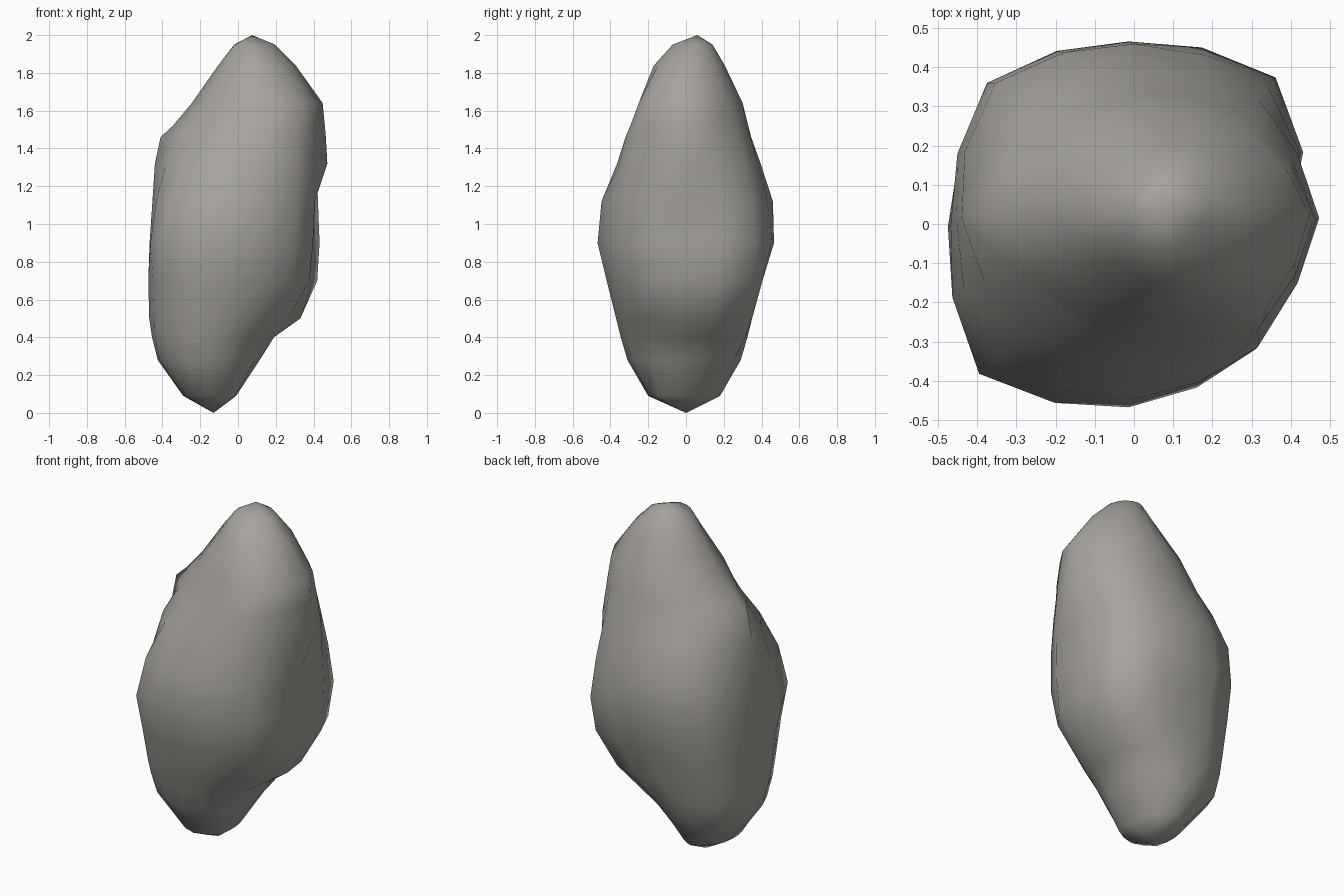
import bpy, bmesh, math

if "Cube" in bpy.data.objects:
    bpy.data.objects.remove(bpy.data.objects["Cube"])

# Rock slices: height, then reach from the centre line in eight directions
# (E, NE, N, NW, W, SW, S, SE)
SLICES = [
    (0.09, -.01, .04, .18, .25, .29, .29, .20, .09),
    (0.28, .115, .17, .29, .42, .425, .42, .31, .17),
    (0.40, .19, .28, .325, .45, .455, .455, .345, .235),
    (0.50, .33, .38, .35, .47, .47, .48, .37, .30),
    (0.70, .44, .49, .405, .50, .475, .515, .42, .41),
    (0.90, .44, .52, .466, .52, .468, .55, .468, .445),
    (1.12, .45, .49, .46, .505, .453, .50, .447, .445),
    (1.32, .473, .45, .395, .42, .44, .40, .365, .43),
    (1.46, .465, .42, .345, .34, .41, .30, .32, .415),
    (1.52, .46, .405, .33, .31, .345, .265, .295, .41),
    (1.64, .448, .375, .30, .25, .245, .21, .25, .39),
    (1.84, .305, .28, .205, .13, .105, .09, .17, .24),
    (1.95, .195, .19, .14, .06, .02, .03, .07, .12),
]
BOTTOM, TOP = (-.13, 0, 0), (.075, .06, 2)
SIDES = 16


def slice_points(z, *reach):
    """Faceted outline touching the eight reach lines."""
    cx, cy = (reach[0] - reach[4]) / 2, (reach[2] - reach[6]) / 2
    dirs = [i * math.pi / 4 for i in range(8)]
    local = [h - cx * math.cos(d) - cy * math.sin(d) for h, d in zip(reach, dirs)]
    pts = []
    for k in range(SIDES):
        a = k * 2 * math.pi / SIDES
        r = min(h / math.cos(a - d) for h, d in zip(local, dirs)
                if math.cos(a - d) > 0.2)
        if k % 2:
            mean = (local[k // 2] + local[(k // 2 + 1) % 8]) / 2
            r = min(r, 0.98 * mean)
        # Shallow hollow on the right side
        if k == 0 and 0.6 < z < 1.2:
            r *= 0.9
        pts.append((cx + r * math.cos(a), cy + r * math.sin(a), z))
    return pts


# Loft the slices and close both ends to a point
bm = bmesh.new()
rings = [[bm.verts.new(p) for p in slice_points(*s)] for s in SLICES]
low, high = bm.verts.new(BOTTOM), bm.verts.new(TOP)
for k in range(SIDES):
    n = (k + 1) % SIDES
    for a, b in zip(rings, rings[1:]):
        bm.faces.new((a[k], a[n], b[n], b[k]))
    bm.faces.new((low, rings[0][n], rings[0][k]))
    bm.faces.new((high, rings[-1][k], rings[-1][n]))
bmesh.ops.recalc_face_normals(bm, faces=bm.faces)
for f in bm.faces:
    f.smooth = True

mesh = bpy.data.meshes.new("rock")
bm.to_mesh(mesh)
bm.free()
rock = bpy.data.objects.new("rock", mesh)
bpy.context.collection.objects.link(rock)

# Warm grey stone
stone = bpy.data.materials.new("warm grey stone")
stone.diffuse_color = (0.385, 0.367, 0.338, 1)
stone.use_nodes = True
stone.node_tree.nodes["Principled BSDF"].inputs["Base Color"].default_value = stone.diffuse_color
mesh.materials.append(stone)
